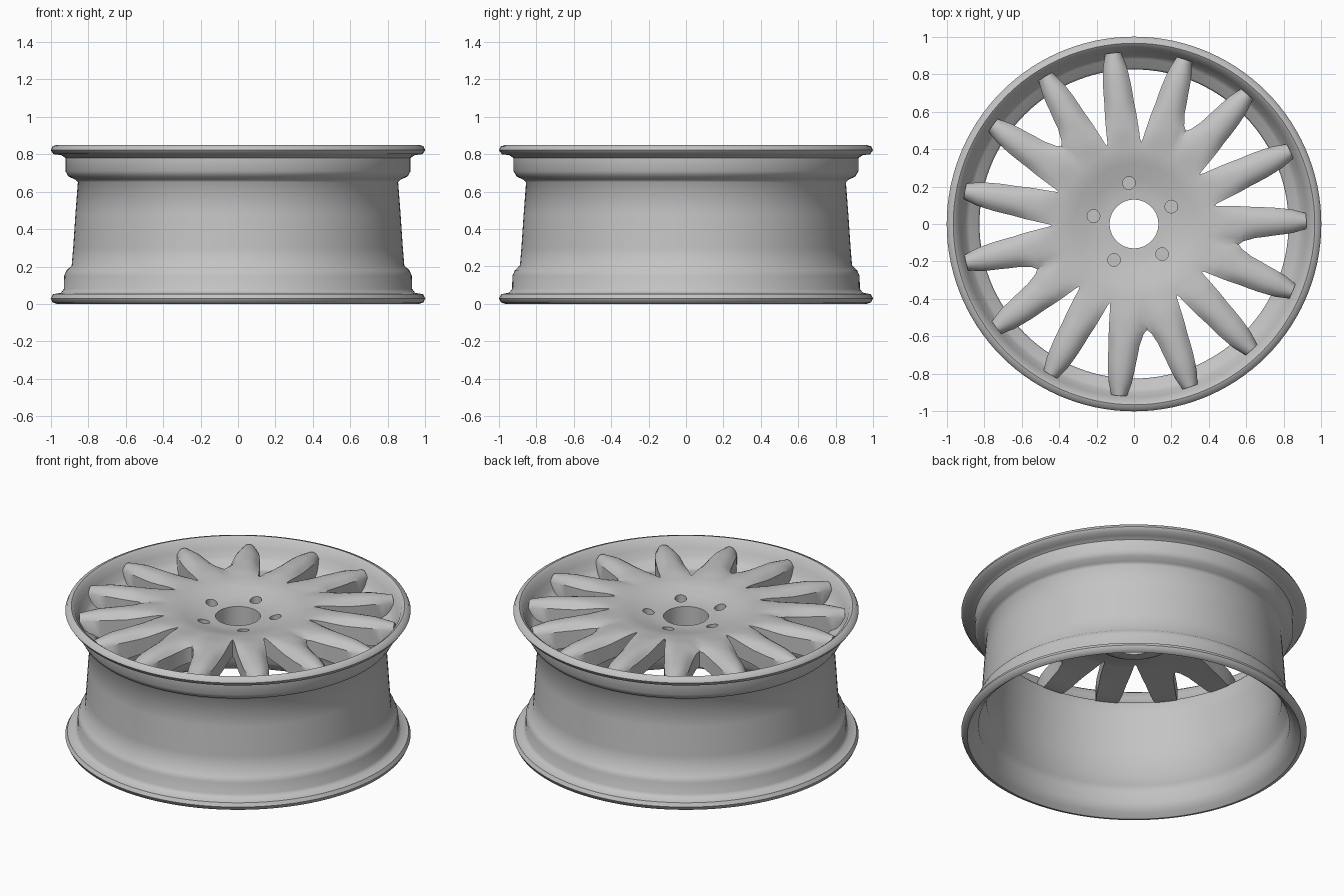
import bpy, bmesh
from math import sin, cos, radians, hypot

if "Cube" in bpy.data.objects:
    bpy.data.objects.remove(bpy.data.objects["Cube"])

GREY = (0.55, 0.55, 0.55, 1)
metal = bpy.data.materials.new("grey metal")
metal.use_nodes = True
metal.diffuse_color = GREY
metal.node_tree.nodes["Principled BSDF"].inputs["Base Color"].default_value = GREY


def polar(r, deg, z):
    return (r * cos(radians(deg)), r * sin(radians(deg)), z)


def lerp(table, x):
    """Piecewise linear lookup in a list of (x, value) pairs."""
    if x <= table[0][0]:
        return table[0][1]
    for (a, u), (b, v) in zip(table, table[1:]):
        if x <= b:
            return u + (v - u) * (x - a) / (b - a)
    return table[-1][1]


def finish(bm, name):
    bmesh.ops.recalc_face_normals(bm, faces=bm.faces)
    mesh = bpy.data.meshes.new(name)
    bm.to_mesh(mesh)
    bm.free()
    mesh.materials.append(metal)
    ob = bpy.data.objects.new(name, mesh)
    bpy.context.collection.objects.link(ob)
    return ob


def smooth(ob, angle):
    bpy.ops.object.select_all(action='DESELECT')
    ob.select_set(True)
    bpy.context.view_layer.objects.active = ob
    bpy.ops.object.shade_smooth_by_angle(angle=radians(angle))


def lathe(name, profile, segments=120):
    """Revolve a closed (radius, z) profile about the z axis."""
    bm = bmesh.new()
    rings = [[bm.verts.new(polar(r, 360 * s / segments, z)) for r, z in profile]
             for s in range(segments)]
    n = len(profile)
    for s in range(segments):
        a, b = rings[s], rings[(s + 1) % segments]
        for i in range(n):
            j = (i + 1) % n
            bm.faces.new((a[i], b[i], b[j], a[j]))
    return finish(bm, name)


# Rim barrel with both flanges and bead seats
outside = [(.965, 0), (.99, .008), (1, .03), (.988, .052), (.945, .06), (.93, .08),
           (.928, .15), (.915, .18), (.888, .205), (.88, .3), (.868, .48), (.855, .65),
           (.87, .665), (.905, .68), (.922, .71), (.922, .78), (.945, .795),
           (.985, .8), (1, .822), (.99, .842), (.965, .85)]
inside = [(.945, .835), (.925, .79), (.9, .745), (.88, .72), (.835, .705), (.825, .69),
          (.828, .6), (.842, .4), (.852, .22), (.885, .18), (.9, .14), (.9, .07), (.935, .025)]
smooth(lathe("rim_barrel", outside + inside), 50)

# Spoked centre: height and width rules by radius
SPOKES, STEP, START = 15, 24, 1
TOP = [(.13, .785), (.2, .79), (.28, .81), (.36, .832), (.5, .848), (.65, .848),
       (.8, .838), (.92, .815)]
BOTTOM = [(.13, .62), (.22, .625), (.28, .69), (.45, .73), (.6, .72), (.8, .69), (.86, .7),
          (.92, .765)]
DEEP = [(.44, 12), (.46, 11), (.52, 9.6), (.65, 7), (.75, 5.7), (.85, 4.2), (.92, 2.6)]
SHALLOW = [(.57, 12), (.59, 10), (.65, 7.6), (.75, 5.7), (.85, 4.2), (.92, 2.6)]
STATIONS = [.13, .16, .2, .24, .28, .32, .36, .4, .44, .46, .49, .52, .57, .59,
            .62, .65, .7, .75, .8, .85, .89, .92]
ACROSS = [-1, -.75, -.5, -.25, 0, .25, .5, .75, 1]

bm = bmesh.new()
for k in range(SPOKES):
    # Every third gap between the spokes is shorter
    limits = {-1: SHALLOW if k % 3 == 0 else DEEP, 1: SHALLOW if k % 3 == 2 else DEEP}
    rows = []
    for r in STATIONS:
        crown = lerp([(.42, 0), (.65, .04), (.92, .035)], r)
        row = []
        for f in ACROSS:
            half = lerp(limits[1 if f > 0 else -1], r)
            z = lerp(TOP, r) - crown * abs(f) ** 2.5
            row.append(bm.verts.new(polar(r, START + STEP * k + f * half, z)))
        rows.append(row)
    for a, b in zip(rows, rows[1:]):
        for i in range(len(ACROSS) - 1):
            bm.faces.new((a[i], b[i], b[i + 1], a[i + 1]))
bmesh.ops.remove_doubles(bm, verts=bm.verts, dist=.0005)
# Thicken downwards to the underside profile
extruded = bmesh.ops.extrude_face_region(bm, geom=bm.faces[:], use_keep_orig=True)
for v in extruded["geom"]:
    if isinstance(v, bmesh.types.BMVert):
        v.co.z = lerp(BOTTOM, hypot(v.co.x, v.co.y))
centre = finish(bm, "spoked_centre")

# Five blind bolt holes
bm = bmesh.new()
for k in range(5):
    hole = bmesh.ops.create_cone(bm, cap_ends=True, segments=20, radius1=.034,
                                 radius2=.034, depth=.2)
    bmesh.ops.translate(bm, verts=hole["verts"], vec=polar(.22, 25 + 72 * k, .84))
cutter = finish(bm, "bolt_hole_cutter")
cutter.hide_render = True
cut = centre.modifiers.new("bolt_holes", 'BOOLEAN')
cut.operation, cut.solver, cut.object = 'DIFFERENCE', 'EXACT', cutter
bpy.context.view_layer.objects.active = centre
bpy.ops.object.modifier_apply(modifier=cut.name)
bpy.data.objects.remove(cutter)
smooth(centre, 40)
